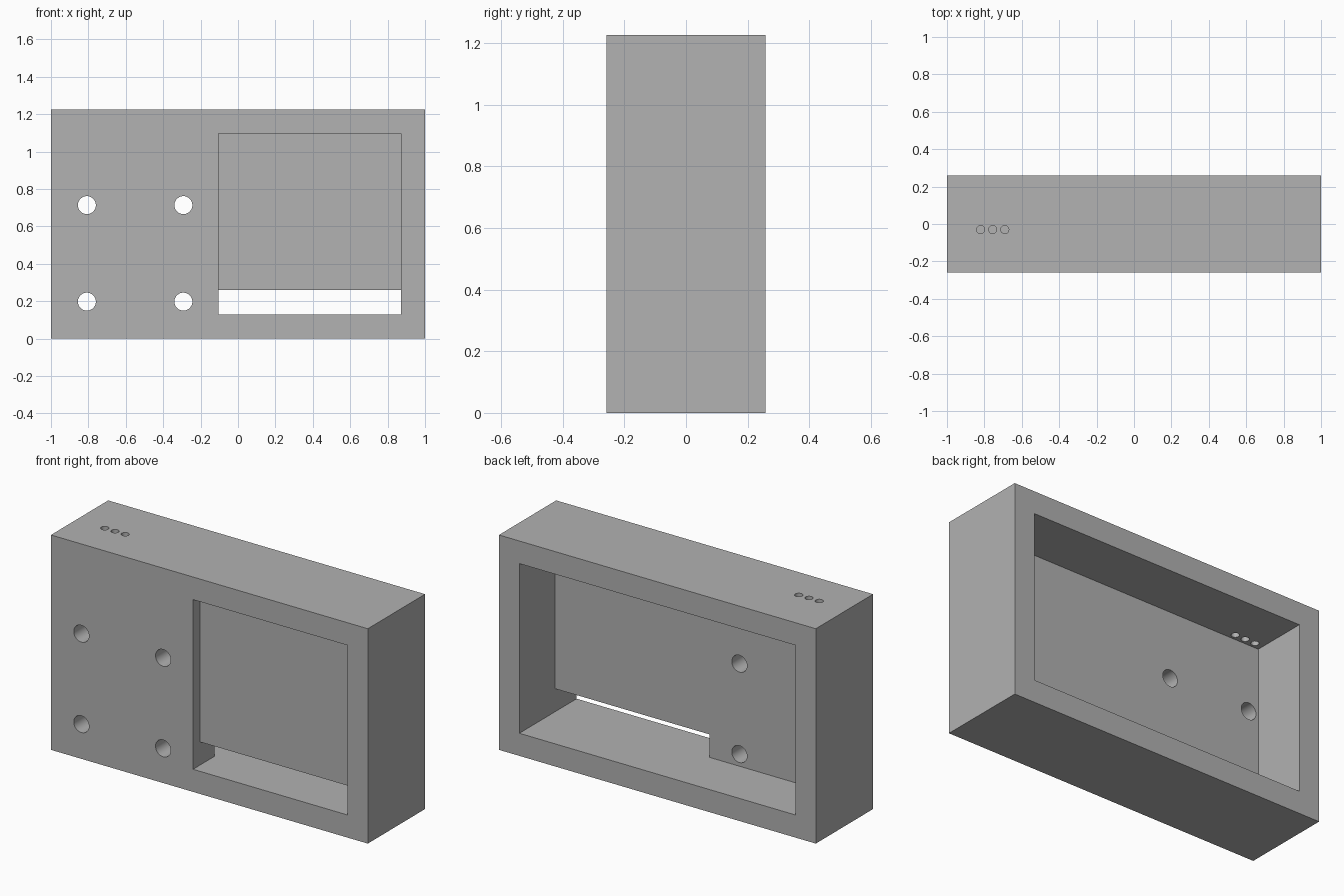
import bpy, bmesh
from mathutils import Matrix, Vector

old = bpy.data.objects.get("Cube")
if old:
    bpy.data.objects.remove(old, do_unlink=True)

# Overall size, wall thickness and depth planes
W, D, H = 1.0, 0.258, 1.226
WALL = 0.129
RECESS_Y, FLOOR_Y = -D + WALL / 2, -D + WALL * 1.5
LEFT_X, SLOT_TOP = -0.103, 0.26
INNER_X, INNER_TOP = W - WALL, H - WALL
OVER = 0.1

grey = bpy.data.materials.new("plain grey")
grey.use_nodes = True
colour = (0.445, 0.445, 0.445, 1)
grey.diffuse_color = colour
grey.node_tree.nodes["Principled BSDF"].inputs["Base Color"].default_value = colour


def make_object(name, bm):
    bmesh.ops.recalc_face_normals(bm, faces=bm.faces)
    mesh = bpy.data.meshes.new(name)
    bm.to_mesh(mesh)
    bm.free()
    mesh.materials.append(grey)
    obj = bpy.data.objects.new(name, mesh)
    bpy.context.collection.objects.link(obj)
    return obj


def box(name, low, high):
    bm = bmesh.new()
    bmesh.ops.create_cube(bm, size=1)
    for v in bm.verts:
        v.co = Vector([b if c > 0 else a for a, b, c in zip(low, high, v.co)])
    return make_object(name, bm)


def cylinder(name, centre, radius, length, axis):
    bm = bmesh.new()
    turn = Matrix.Rotation(1.5707963, 4, "X") if axis == "Y" else Matrix()
    bmesh.ops.create_cone(bm, cap_ends=True, segments=48, radius1=radius,
                          radius2=radius, depth=length,
                          matrix=Matrix.Translation(centre) @ turn)
    return make_object(name, bm)


# Outer block
housing = box("housing", (-W, -D, 0), (W, D, H))

# Rear cavity, front window recess and the slot joining them
cutters = [
    box("rear_cavity", (-INNER_X, FLOOR_Y, WALL), (INNER_X, D + OVER, INNER_TOP)),
    box("window_recess", (LEFT_X, -D - OVER, WALL), (INNER_X, RECESS_Y, INNER_TOP)),
    box("cable_slot", (LEFT_X, -D - OVER, WALL), (INNER_X, 0, SLOT_TOP)),
]

# Four mounting holes through the front wall
for x in (-0.808, -0.292):
    for z in (0.198, 0.714):
        cutters.append(cylinder("mounting_hole", (x, -D, z), 0.048, 0.5, "Y"))

# Three small holes through the top wall
for i in range(3):
    cutters.append(cylinder("top_hole", (-0.82 + i * 0.0645, -0.03, H), 0.0215, 0.4, "Z"))

# Cut everything out of the block
bpy.context.view_layer.objects.active = housing
for cutter in cutters:
    cutter.hide_render = True
    mod = housing.modifiers.new("cut", "BOOLEAN")
    mod.operation = "DIFFERENCE"
    mod.solver = "EXACT"
    mod.object = cutter
    bpy.ops.object.modifier_apply(modifier=mod.name)
    bpy.data.objects.remove(cutter, do_unlink=True)

bpy.ops.object.select_all(action="DESELECT")
housing.select_set(True)
bpy.ops.object.shade_smooth_by_angle()
